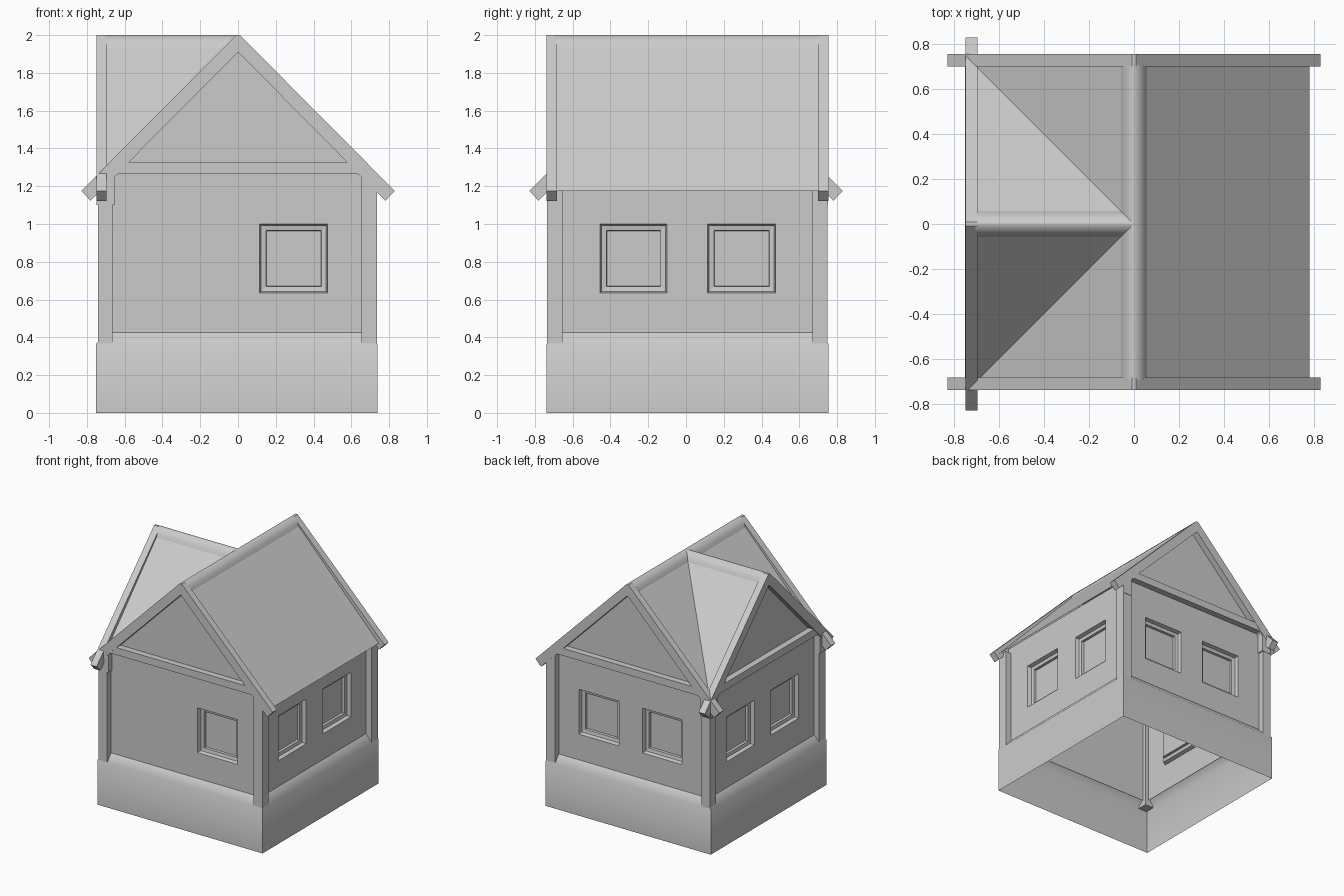
import bpy, bmesh, math

if "Cube" in bpy.data.objects:
    bpy.data.objects.remove(bpy.data.objects["Cube"])

# side: (axis the wall runs along, outward sign, distance of outer plane)
SIDES = {"front": ("x", -1, 0.738), "back": ("x", 1, 0.755),
         "left": ("y", -1, 0.75), "right": ("y", 1, 0.738)}
RECESS = 0.053
WINDOWS = [(-0.455, -0.10), (0.115, 0.475)]
WIN_Z = (0.635, 1.0)


def place(side, u, d, z):
    """u runs along the wall, d is depth inward from its outer plane."""
    axis, s, dist = SIDES[side]
    return (u, s * (dist - d), z) if axis == "x" else (s * (dist - d), u, z)


def make(name, faces, smooth=None, solid=False, flip=False):
    bm = bmesh.new()
    for f in faces:
        bm.faces.new([bm.verts.new(p) for p in f])
    bmesh.ops.remove_doubles(bm, verts=bm.verts, dist=1e-5)
    if solid:
        bmesh.ops.recalc_face_normals(bm, faces=bm.faces)
    if flip:
        bmesh.ops.reverse_faces(bm, faces=bm.faces)
    me = bpy.data.meshes.new(name)
    bm.to_mesh(me)
    bm.free()
    ob = bpy.data.objects.new(name, me)
    bpy.context.collection.objects.link(ob)
    if smooth:
        bpy.ops.object.select_all(action="DESELECT")
        ob.select_set(True)
        bpy.context.view_layer.objects.active = ob
        bpy.ops.object.shade_smooth_by_angle(angle=math.radians(smooth))
    return ob


def bridge(a, b):
    n = len(a)
    return [[a[i], a[(i + 1) % n], b[(i + 1) % n], b[i]] for i in range(n)]


def prism(name, side, profile, d0, d1, smooth=None):
    """Extrude a (u, z) profile from depth d0 to d1 behind one side."""
    a = [place(side, u, d0, z) for u, z in profile]
    b = [place(side, u, d1, z) for u, z in profile]
    return make(name, [a, b] + bridge(a, b), smooth, solid=True)


def mirrored(half):
    return half + [(-u, z) for u, z in reversed(half)]


def rect(u0, u1, z0, z1, inset=0.0):
    return [(u0 + inset, z0 + inset), (u1 - inset, z0 + inset),
            (u1 - inset, z1 - inset), (u0 + inset, z1 - inset)]


# Plinth: open ring with a sloped shoulder up to the recessed walls
def ring(inset, z):
    x0, x1, y0, y1 = -0.752 + inset, 0.738 - inset, -0.738 + inset, 0.755 - inset
    return [(x0, y0, z), (x1, y0, z), (x1, y1, z), (x0, y1, z)]


levels = [ring(0, 0), ring(0, 0.365), ring(RECESS, 0.425)]
make("plinth", bridge(levels[0], levels[1]) + bridge(levels[1], levels[2]), 50)

# Corner posts
for px, (x0, x1) in {"left": (-0.742, -0.665), "right": (0.655, 0.736)}.items():
    for py, (y0, y1) in {"front": (-0.736, -0.655), "back": (0.67, 0.75)}.items():
        a, b = ([(x0, y0, z), (x1, y0, z), (x1, y1, z), (x0, y1, z)] for z in (0.36, 1.2))
        make(f"post_{py}_{px}", [a, b] + bridge(a, b), solid=True)


# Walls with sunken windows
def wall(side, gable):
    us = [-0.70, -0.455, -0.10, 0.115, 0.475, 0.70]
    zs = [0.41, WIN_Z[0], WIN_Z[1], 1.21]
    holes = WINDOWS[1:] if side == "front" else WINDOWS
    flip = side in ("back", "left")
    flat = lambda pts, d: [place(side, u, d, z) for u, z in pts]
    faces = []
    for i in range(5):
        for j in range(3):
            if not (j == 1 and (us[i], us[i + 1]) in holes):
                faces.append(flat(rect(us[i], us[i + 1], zs[j], zs[j + 1]), RECESS))
    top = [(0.0, 1.915)] if gable else [(0.70, 1.25), (-0.70, 1.25)]
    faces.append(flat([(u, zs[3]) for u in us] + top, RECESS))
    make(f"wall_{side}", faces, flip=flip)
    for n, (u0, u1) in enumerate(holes):
        steps = [(0, 0), (0.008, 0.03), (0.034, 0.035), (0.036, 0.055)]
        loops = [flat(rect(u0, u1, *WIN_Z, ins), RECESS + d) for ins, d in steps]
        w = [loops[-1]]
        for a, b in zip(loops, loops[1:]):
            w += bridge(a, b)
        make(f"window_{side}_{n + 1}", w, flip=flip)


for s in SIDES:
    wall(s, s != "right")

# Gable frames: rafters with overhang, and tie beam with rounded lower corners
rafters = [(0.01, 2.0), (0.83, 1.175), (0.78, 1.123), (0.0, 1.91)]
rafters = rafters + [(-u, z) for u, z in reversed(rafters[:3])]
arc = [(0.625 + 0.03 * math.cos(t), 1.235 + 0.03 * math.sin(t))
       for t in (math.pi / 2 * k / 5 for k in range(6))]
tie = mirrored([(0.60, 1.325), (0.735, 1.19), (0.735, 1.10), (0.655, 1.10)] + arc)
for s in ("front", "back", "left"):
    prism(f"rafters_{s}", s, rafters, 0, 0.055)
    prism(f"tie_beam_{s}", s, tie, 0.002, 0.055)


# Roof panels, slightly sunk between the rafters
def roof_z(t):
    return 1.935 - (t - 0.058) * 0.76 / 0.722


R, E = 0.058, 0.735
main = lambda x, y: (x, y, roof_z(abs(x)))
cross = lambda x, y: (x, y, roof_z(abs(y)))
make("roof_panel_right", [[main(R, -E), main(0.78, -E), main(0.78, 0.75), main(R, 0.75)]])
for tag, s in (("front", -1), ("back", 1)):
    make(f"roof_panel_left_{tag}",
         [[main(-R, s * R), main(-R, s * E), main(-E, s * E)]], flip=s < 0)
    make(f"roof_panel_cross_{tag}",
         [[cross(-R, s * R), cross(-E, s * E), cross(-E, s * R)]], flip=s < 0)

# Rounded ridge caps
cap = mirrored([(0.01, 2.0), (0.045, 1.965), (0.06, 1.925)])
prism("ridge_main", "front", cap, 0.045, 1.445, 55)
prism("ridge_cross", "left", cap, 0.045, 0.75, 55)
